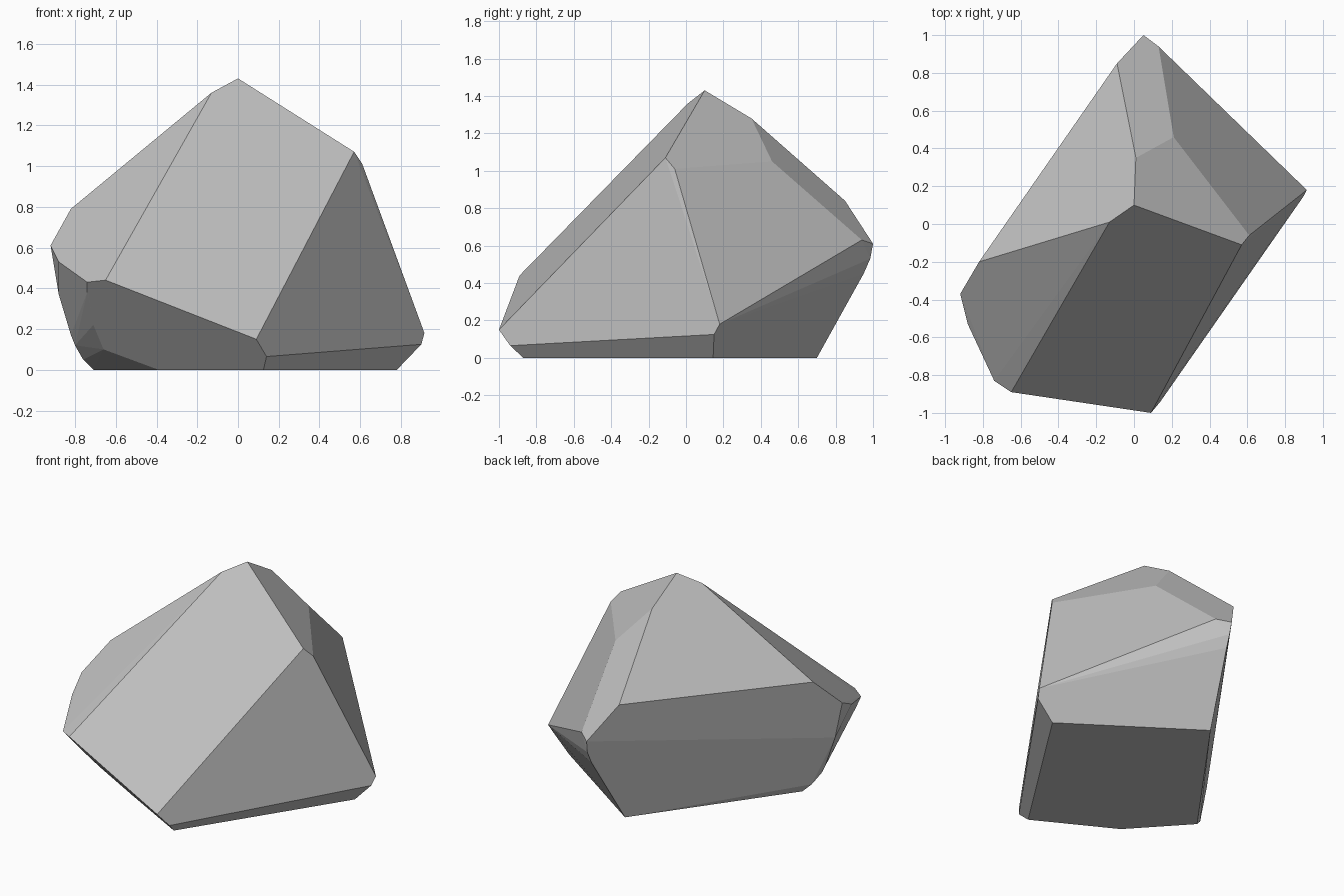
import bpy, bmesh, math

if "Cube" in bpy.data.objects:
    bpy.data.objects.remove(bpy.data.objects["Cube"])

# Corners of the chipped boulder, grouped by region
crown = [(0, .10, 1.43), (-.13, .01, 1.36), (.01, .35, 1.28), (.21, .46, 1.05),
         (.57, -.11, 1.07), (.61, -.06, 1.01)]
left_shoulder = [(-.82, -.20, .79), (-.92, -.37, .61), (-.88, -.53, .53),
                 (-.74, -.83, .43), (-.65, -.89, .44)]
left_foot = [(-.74, -.78, .38), (-.71, -.64, .22), (-.66, -.547, .10), (-.88, -.35, .37),
             (-.82, -.33, .17), (-.80, -.32, .12), (-.76, -.27, .05),
             (-.71, -.24, 0), (-.39, -.59, 0)]
front_foot = [(.09, -1, .15), (.14, -.94, .065), (.125, -.87, 0)]
right_foot = [(.915, .18, .18), (.90, .15, .125), (.78, .145, 0)]
back_ridge = [(-.09, .85, .84), (.13, .94, .63), (.05, 1, .61),
              (.055, .985, .53), (.05, .95, .45), (-.03, .70, 0)]

# Wrap the corners in a faceted skin and merge nearly flat triangles
bm = bmesh.new()
for co in crown + left_shoulder + left_foot + front_foot + right_foot + back_ridge:
    bm.verts.new(co)
hull = bmesh.ops.convex_hull(bm, input=bm.verts[:])
loose = {g for g in hull["geom_interior"] + hull["geom_unused"]
         if isinstance(g, bmesh.types.BMVert)}
bmesh.ops.delete(bm, geom=list(loose), context='VERTS')
bmesh.ops.dissolve_limit(bm, angle_limit=math.radians(3),
                         verts=bm.verts[:], edges=bm.edges[:])
bmesh.ops.recalc_face_normals(bm, faces=bm.faces[:])
mesh = bpy.data.meshes.new("boulder")
bm.to_mesh(mesh)
bm.free()

# Plain stone colour
stone = bpy.data.materials.new("stone grey")
stone.diffuse_color = (.53, .53, .53, 1)
stone.use_nodes = True
stone.node_tree.nodes["Principled BSDF"].inputs["Base Color"].default_value = stone.diffuse_color
mesh.materials.append(stone)
boulder = bpy.data.objects.new("boulder", mesh)
bpy.context.collection.objects.link(boulder)
